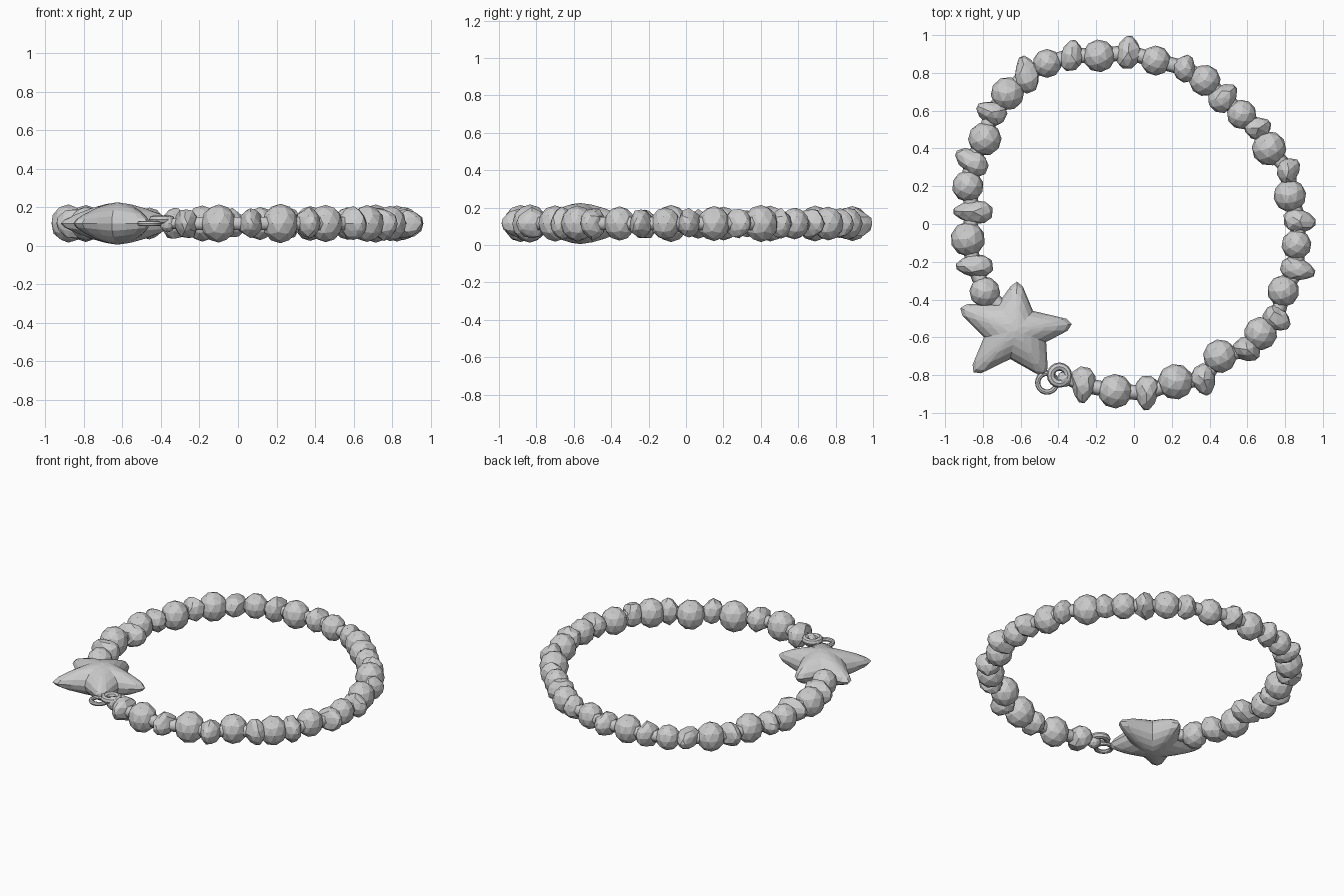
import bpy, bmesh, math, random
from mathutils import Vector, Matrix

if "Cube" in bpy.data.objects:
    bpy.data.objects.remove(bpy.data.objects["Cube"])

random.seed(4)
ZC = 0.115


def finish(bm, name):
    bmesh.ops.recalc_face_normals(bm, faces=bm.faces[:])
    me = bpy.data.meshes.new(name)
    bm.to_mesh(me)
    bm.free()
    ob = bpy.data.objects.new(name, me)
    bpy.context.collection.objects.link(ob)
    return ob


def round_bead(x, y, r, name):
    bm = bmesh.new()
    bmesh.ops.create_icosphere(bm, subdivisions=2, radius=r)
    rot = Matrix.Rotation(random.uniform(0, 6.28), 4, 'Z')
    stretch = Matrix.Diagonal((1.02, 1.02, 1.1, 1))
    bm.transform(Matrix.Translation((x, y, ZC)) @ stretch @ rot)
    finish(bm, name)


def chip_bead(x0, y0, x1, y1, name):
    # irregular stone running from its inner end to its pointed outer end
    a, b = Vector((x0, y0, ZC)), Vector((x1, y1, ZC))
    d = b - a
    bm = bmesh.new()
    bmesh.ops.create_icosphere(bm, subdivisions=2, radius=1)
    tz = random.uniform(0.07, 0.085)
    skew = random.uniform(-0.015, 0.015)
    for v in bm.verts:
        u = v.co.x
        taper = 1 - 0.28 * u
        j = random.uniform(0.88, 1.1)
        v.co = Vector((u * d.length / 2,
                       v.co.y * 0.064 * taper * j + skew * u,
                       v.co.z * tz * (1 - 0.12 * u) * j))
    bm.transform(Matrix.Translation((a + b) / 2) @ Matrix.Rotation(math.atan2(d.y, d.x), 4, 'Z'))
    finish(bm, name)


# Round beads: x, y, radius
beads = [(-.79, -.36, .08), (-.88, -.08, .09), (-.88, .20, .082), (-.79, .45, .087),
         (-.67, .69, .087), (-.46, .85, .075), (-.185, .89, .085), (.115, .865, .078),
         (.375, .76, .082), (.57, .58, .077), (.715, .40, .09), (.825, .15, .085),
         (.86, -.11, .078), (.79, -.355, .083), (.67, -.58, .087), (.455, -.70, .088),
         (.22, -.835, .093), (-.10, -.885, .09)]
for i, (x, y, r) in enumerate(beads):
    round_bead(x, y, r, f"round_bead_{i}")

# Stone chips: inner x, y then outer x, y
chips = [(-.745, -.21, -.945, -.235), (-.745, .06, -.96, .07), (-.77, .295, -.95, .37),
         (-.68, .555, -.83, .63), (-.53, .70, -.61, .885), (-.32, .81, -.34, .975),
         (-.03, .82, -.03, 1.0), (.23, .765, .31, .885), (.41, .61, .54, .73),
         (.61, .46, .71, .555), (.76, .25, .88, .32), (.79, .01, .965, .02),
         (.775, -.215, .96, -.265), (.69, -.46, .825, -.545), (.55, -.61, .65, -.72),
         (.33, -.75, .41, -.90), (.06, -.80, .07, -.99), (-.25, -.755, -.285, -.95)]
for i, c in enumerate(chips):
    chip_bead(*c, f"stone_chip_{i}")

# Cord threading all the beads
cu = bpy.data.curves.new("cord", 'CURVE')
cu.dimensions = '3D'
cu.bevel_depth = 0.04
cu.bevel_resolution = 1
mids = [((c[0] + c[2]) / 2, (c[1] + c[3]) / 2) for c in chips]
path = [(-.68, -.46)]
for b, m in zip(beads, mids[:17] + [mids[17]]):
    path += [b[:2], m]
path += [(-.38, -.815)]
sp = cu.splines.new('POLY')
sp.points.add(len(path) - 1)
for p, (x, y) in zip(sp.points, path):
    p.co = (x, y, ZC, 1)
    p.radius = 0.6 if p == sp.points[-1] else 1
bpy.context.collection.objects.link(bpy.data.objects.new("cord", cu))

# Puffed star: outline with blunt tips, domed on both sides
SC = Vector((-.625, -.565))
tips = [(-.62, -.305), (-.33, -.53), (-.47, -.80), (-.85, -.785), (-.92, -.445)]
valleys = [(-.535, -.46), (-.465, -.625), (-.655, -.715), (-.795, -.60), (-.72, -.42)]
outline = []
for i in range(5):
    t = Vector(tips[i])
    prev, nxt = Vector(valleys[i - 1]), Vector(valleys[i])
    radial = (t - SC).normalized()
    side = Vector((radial.y, -radial.x))
    l = t - radial * .025 - side * .032
    r = t - radial * .025 + side * .032
    outline += [prev.lerp(l, .5), l, t, r, r.lerp(nxt, .5), nxt]
bm = bmesh.new()


def star_z(p, t):
    far = (p - SC).length
    return (0.11 * max(0, 1 - (far / .37) ** 1.25) + .03) * 0.79 * math.sqrt(max(0, 1 - t ** 3))


n = len(outline)
edge = [bm.verts.new((p.x, p.y, ZC)) for p in outline]
for s in (1, -1):
    last = edge
    for t in (.93, .75, .5, .25):
        ring = []
        for p in outline:
            q = SC.lerp(p, t)
            ring.append(bm.verts.new((q.x, q.y, ZC + s * star_z(q, t))))
        for i in range(n):
            k = (i + 1) % n
            bm.faces.new((last[i], last[k], ring[k], ring[i]))
        last = ring
    apex = bm.verts.new((SC.x, SC.y, ZC + s * .11))
    for i in range(n):
        bm.faces.new((last[i], last[(i + 1) % n], apex))
finish(bm, "star_charm")

# Jump ring and small end bead linking the star to the strand
bpy.ops.mesh.primitive_torus_add(major_radius=.05, minor_radius=.014, major_segments=20,
                                 minor_segments=8, location=(-.46, -.84, ZC))
bpy.context.object.name = "jump_ring"
bpy.ops.mesh.primitive_torus_add(major_radius=.045, minor_radius=.022, major_segments=16,
                                 minor_segments=8, location=(-.395, -.80, ZC + .02))
bpy.context.object.name = "end_loop"
round_bead(-.365, -.82, .042, "end_bead")
